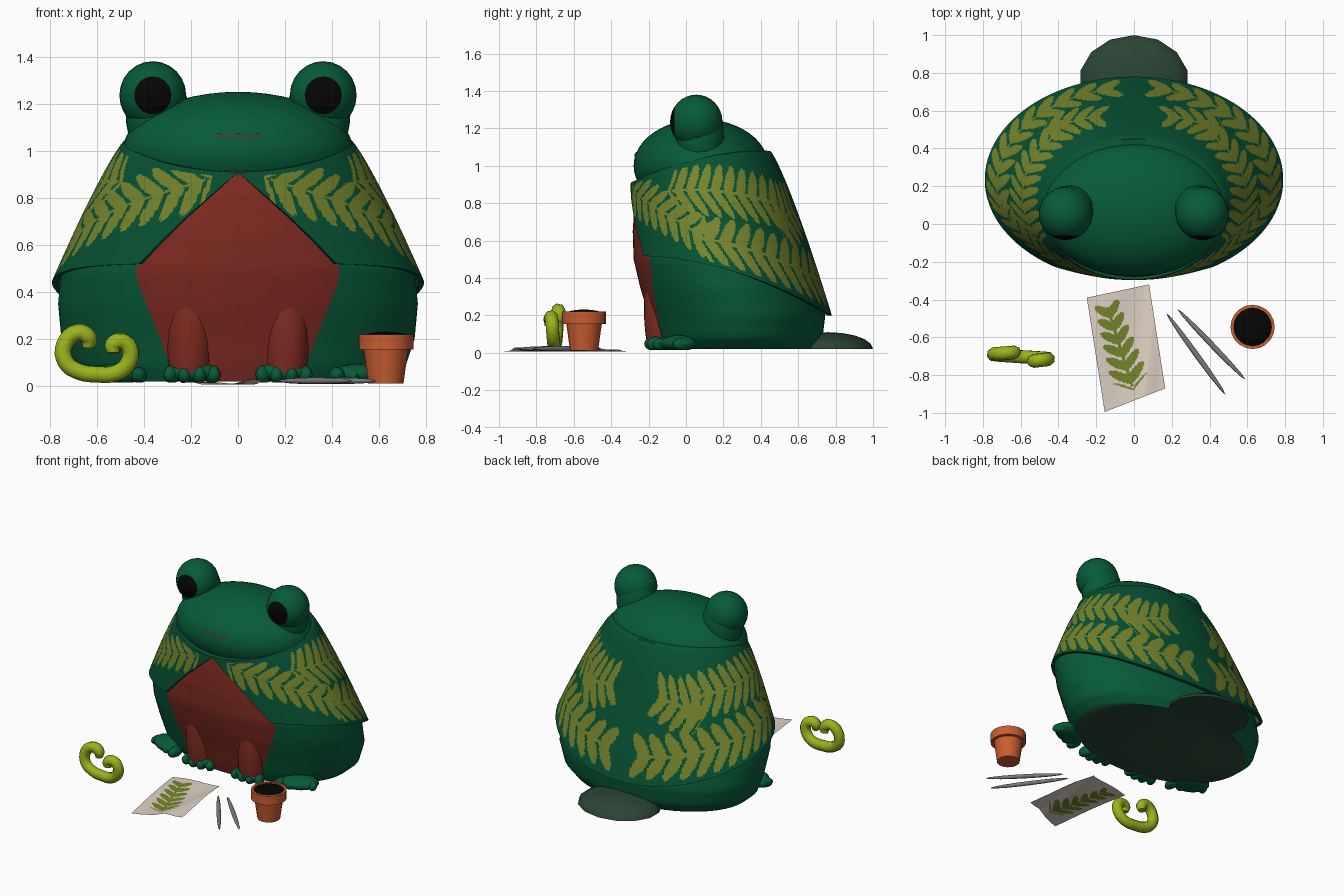
import bpy, bmesh, math
from math import sin, cos, pi, sqrt
from mathutils import Vector

if "Cube" in bpy.data.objects:
    bpy.data.objects.remove(bpy.data.objects["Cube"])


def mat(name, r, g, b):
    m = bpy.data.materials.new(name)
    m.diffuse_color = (r, g, b, 1)
    m.use_nodes = True
    m.node_tree.nodes["Principled BSDF"].inputs["Base Color"].default_value = m.diffuse_color
    return m


GREEN = mat("frog green", .002, .105, .040)
CAPE = mat("cape green", .002, .085, .033)
OLIVE = mat("leaf olive", .18, .23, .026)
RED = mat("belly red", .215, .024, .015)
DARK = mat("dark moss", .023, .058, .035)
BLACK = mat("black", .0015, .0015, .0015)
POT = mat("terracotta", .58, .11, .03)
PAPER = mat("paper", .74, .64, .55)
GREY = mat("steel grey", .20, .20, .21)
LIME = mat("fern lime", .33, .45, .012)


def finish(bm, name, mats, angle=50):
    bmesh.ops.recalc_face_normals(bm, faces=bm.faces)
    me = bpy.data.meshes.new(name)
    bm.to_mesh(me)
    bm.free()
    for m in mats:
        me.materials.append(m)
    ob = bpy.data.objects.new(name, me)
    bpy.context.collection.objects.link(ob)
    bpy.context.view_layer.objects.active = ob
    ob.select_set(True)
    bpy.ops.object.shade_smooth_by_angle(angle=math.radians(angle))
    ob.select_set(False)
    return ob


def grid(name, rows, mats, rule=None, closed=False, cap=None):
    """Skin a list of point rows; rule(row, column) picks the material."""
    bm = bmesh.new()
    vs = [[bm.verts.new(p) for p in row] for row in rows]
    n = len(rows[0])
    for j in range(len(rows) - 1):
        for i in range(n if closed else n - 1):
            k = (i + 1) % n
            f = bm.faces.new((vs[j][i], vs[j][k], vs[j + 1][k], vs[j + 1][i]))
            if rule:
                f.material_index = rule(j, i)
    if cap is not None:
        bm.faces.new(vs[0]).material_index = cap
        bm.faces.new(vs[-1])
    return finish(bm, name, mats)


def ball(name, c, s, m, seg=24, rings=16, rot=0, floor=None):
    bm = bmesh.new()
    bmesh.ops.create_uvsphere(bm, u_segments=seg, v_segments=rings, radius=1)
    for v in bm.verts:
        x, y, z = v.co.x * s[0], v.co.y * s[1], v.co.z * s[2]
        v.co = (c[0] + x * cos(rot) - y * sin(rot), c[1] + x * sin(rot) + y * cos(rot), c[2] + z)
        if floor is not None:
            v.co.z = max(v.co.z, floor)
    return finish(bm, name, [m])


def in_frond(p, a, b, width, n):
    """True where point p lies on a fern frond growing from a to b."""
    p, a, b = Vector(p), Vector(a), Vector(b)
    ax = b - a
    L = ax.length
    ax /= L
    s = (p - a).dot(ax) / L
    d = abs((p - a).cross(ax))
    if 0 <= s <= 1 and d < .008:
        return True
    s -= .7 * d / L                       # leaflets lean toward the tip
    if not -.05 <= s < 1:
        return False
    k = math.floor(s * n)
    w = width * (1 - .35 * (k + .5) / n)
    q = d / w
    return q < 1 and abs(s * n - k - .5) < .37 * sqrt(max(0, 1 - (1.7 * q - .7) ** 2)) + .05 * (1 - q)


def lerp(a, b, t):
    return a + (b - a) * t


# Body: lofted ellipses; columns follow the edge of the red belly
sections = [(.02, .64, -.15, .70), (.08, .71, -.17, .73), (.2, .75, -.20, .745), (.35, .765, -.245, .70),
            (.5, .75, -.28, .65), (.65, .66, -.285, .59), (.8, .57, -.275, .52), (.95, .46, -.25, .45),
            (1.04, .40, -.20, .38)]
rows = []
for a, b in zip(sections, sections[1:]):
    for s in range(4 if b is not sections[-1] else 5):
        z, rx, yf, yb = (lerp(p, q, s / 4) for p, q in zip(a, b))
        edge = math.asin(min(.9, (.25 + .40 * min(z, .45)) / rx))
        th = [edge * i / 12 for i in range(-12, 13)]
        th += [lerp(edge, 2 * pi - edge, i / 48) for i in range(1, 48)]
        rows.append([(rx * sin(t), (yf + yb) / 2 - (yb - yf) / 2 * cos(t), z) for t in th])
grid("body", rows, [GREEN, RED, DARK], lambda j, i: 1 if i < 24 else 0, True, 2)

# Head
ball("head", (0, .08, 1.0), (.49, .36, .25), GREEN, 40, 24)
mouth = [[(x / 50, .076 - .36 * sqrt(1 - (x / 50 / .49) ** 2 - ((z - 1) / .25) ** 2), z + .006 * cos(x * 1.6))
          for x in range(-5, 6)] for z in (1.05, 1.07)]
grid("mouth", mouth, [DARK])

for sx in (-1, 1):
    # Eye bumps with a black cap facing forward
    rows = []
    for j in range(17):
        a = max(.01, min(pi - .01, pi * j / 16))
        rows.append([(sx * .362 + .142 * sin(a) * cos(2 * pi * i / 24), .055 - .14 * cos(a),
                      1.235 + .145 * sin(a) * sin(2 * pi * i / 24)) for i in range(24)])
    grid("eye", rows, [GREEN, BLACK], lambda j, i: 1 if j < 3 else 0, True, 1)
    ball("eye_base", (sx * .342, .075, 1.15), (.135, .13, .20), GREEN)
    # Front legs and toes
    ball("front_leg", (sx * .205, -.125, .24), (.10, .10, .36), RED, floor=.05)
    for k in range(4):
        ball("front_toe", (sx * (.11 + .057 * k), -.175 + .012 * abs(k - 1.5), .048), (.032, .055, .04), GREEN, 12, 8,
             sx * (k - 1.5) * .25, .015)
    ball("front_foot", (sx * .195, -.15, .06), (.11, .06, .045), GREEN, 16, 10, 0, .015)
    # Hind feet
    ball("hind_foot", (sx * .52, -.04, .05), (.13, .09, .045), GREEN, 16, 10, sx * .4, .015)
    for k in range(4):
        ball("hind_toe", (sx * (.42 + .062 * k), -.115 + .032 * k, .045), (.034, .065, .036), GREEN, 12, 8,
             sx * (.1 + k * .2), .015)

# Tail
ball("tail", (0, .76, .02), (.29, .24, .09), DARK, 14, 10, 0, .02)

# Cape: flared sheet, open in an inverted V at the front
NC, NR = 380, 84
FRONDS = [((.17, .06), (.88, .46), .19, 8), ((.70, .16), (1.60, .22), .165, 9),
          ((.86, .47), (1.95, .50), .15, 10), ((1.50, .30), (1.85, .22), .15, 4)]


def cape_limit(th):
    s = abs(sin(th))
    if cos(th) <= 0 or s > .53:
        return 1
    return max(.03, min(1, .48 * s / (.42 - .31 * s)))


def cape_point(th, t, inset=0):
    c, e = cos(th), max(t, 0) ** .82
    rx = lerp(.48, .79, e) - inset
    yf, yb = lerp(-.295, -.31, e) + inset, lerp(.45, .78, e) - inset
    z = lerp(1.04 - .085 * c - .045 * c * c, .44 + .16 * c - .08 * c * c, t)
    return (rx * sin(th), (yf + yb) / 2 - (yb - yf) / 2 * c, z)


def cape_rule(j, i):
    if j == 0 or j > NR:
        return 0
    th = -pi + 2 * pi * (i + .5) / NC
    p = (abs(th) * .65, (j - .5) / NR * cape_limit(th) * .63)
    return 1 if .03 < p[1] < .61 and any(in_frond(p, *f) for f in FRONDS) else 0


angles = [-pi + 2 * pi * i / NC for i in range(NC)]
rows = [[cape_point(a, 0, .06) for a in angles]]
rows += [[cape_point(a, cape_limit(a) * j / NR) for a in angles] for j in range(NR + 1)]
rows += [[cape_point(a, cape_limit(a), .025) for a in angles]]
grid("cape", rows, [CAPE, OLIVE], cape_rule, True)

# Paper sheet with a pressed fern
A, B, C, D = (-.25, -.39), (.08, -.32), (.165, -.87), (-.155, -.995)


def paper_point(u, v):
    x = lerp(lerp(A[0], B[0], u), lerp(D[0], C[0], u), v)
    y = lerp(lerp(A[1], B[1], u), lerp(D[1], C[1], u), v)
    z = .012 + .006 * sin(5 * u + 4 * v) + .012 * max(0, 1 - 5 * abs(u + .5 * v - 1.15))
    return (x, y, max(0.0, z))


NU, NV = 60, 110
rows = [[paper_point(i / NU, j / NV) for i in range(NU + 1)] for j in range(NV + 1)]


def paper_rule(j, i):
    p = paper_point((i + .5) / NU, (j + .5) / NV)[:2]
    return 1 if in_frond(p, (-.01, -.86), (-.14, -.44), .10, 6) else 0


grid("paper", rows, [PAPER, OLIVE], paper_rule)

# Tweezers: two slim arms
for a, b in (((.17, -.47), (.485, -.905)), ((.23, -.45), (.59, -.825))):
    dx, dy = b[0] - a[0], b[1] - a[1]
    ball("tweezer_arm", ((a[0] + b[0]) / 2, (a[1] + b[1]) / 2, .022), (math.hypot(dx, dy) / 2, .015, .014),
         GREY, 12, 8, math.atan2(dy, dx))

# Flower pot and soil
profile = [(.075, .012), (.095, .155), (.117, .155), (.117, .22), (.1, .22), (.1, .19)]
rows = [[(.628 + r * cos(2 * pi * i / 20), -.545 + r * sin(2 * pi * i / 20), z) for i in range(20)]
        for r, z in profile]
grid("flower_pot", rows, [POT], None, True, 0)
ball("soil", (.628, -.545, .205), (.102, .102, .026), BLACK)

# Fiddlehead: one stem curling up at both ends
path = [(-.635, .165), (-.635, .205), (-.68, .227), (-.737, .175), (-.73, .10), (-.67, .06), (-.60, .05),
        (-.52, .055), (-.465, .10), (-.46, .16), (-.495, .19), (-.53, .175), (-.53, .14)]
cu = bpy.data.curves.new("fiddlehead", 'CURVE')
cu.dimensions = '3D'
cu.bevel_depth, cu.bevel_resolution, cu.resolution_u = .037, 2, 4
cu.use_fill_caps = True
sp = cu.splines.new('BEZIER')
sp.bezier_points.add(len(path) - 1)
for k, (bp, (x, z)) in enumerate(zip(sp.bezier_points, path)):
    bp.co = (x, lerp(-.675, -.73, k / 12), z)
    bp.handle_left_type = bp.handle_right_type = 'AUTO'
    bp.radius = .7 if k in (0, 12) else 1
cu.materials.append(LIME)
bpy.context.collection.objects.link(bpy.data.objects.new("fiddlehead", cu))
